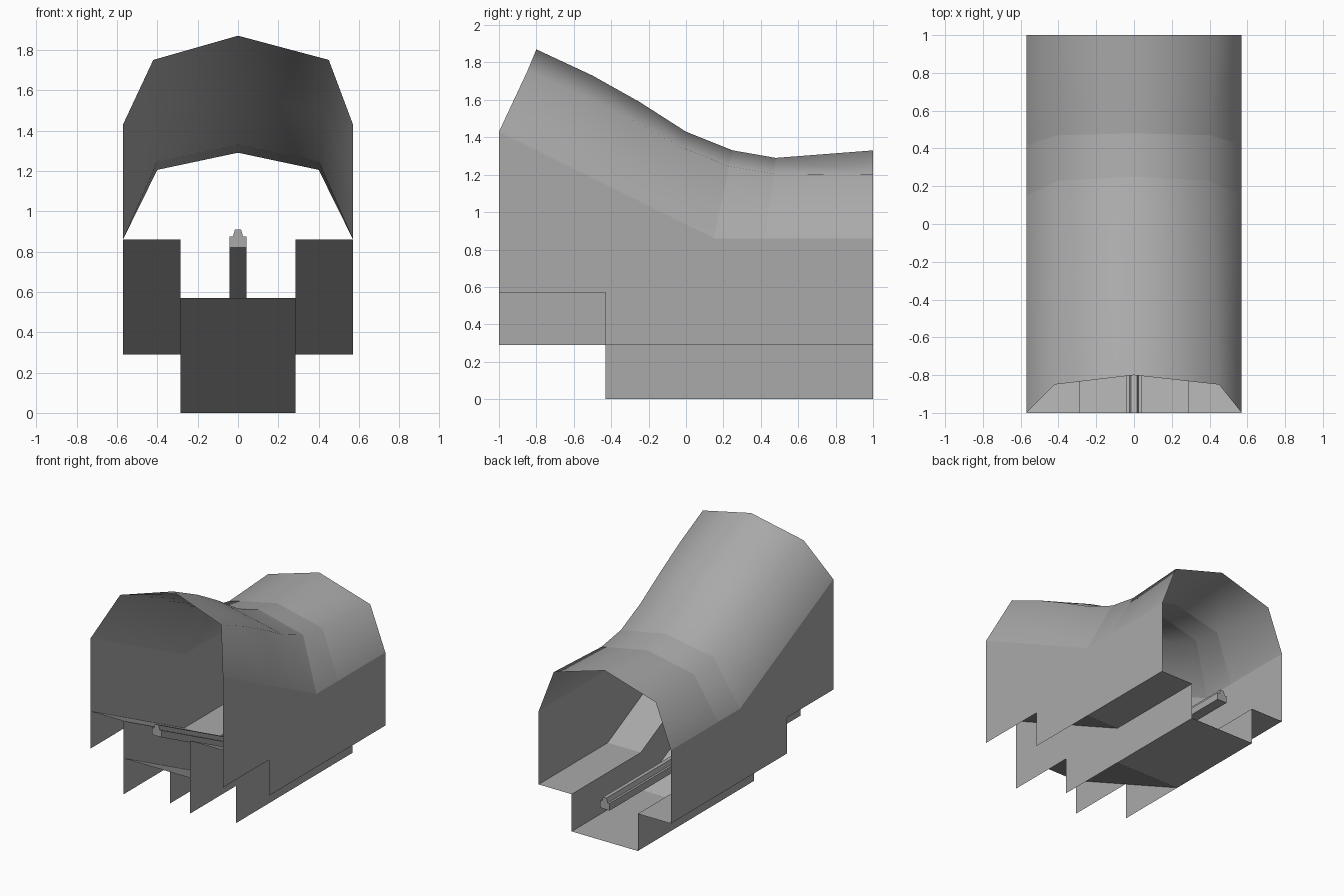
import bpy
import bmesh

cube = bpy.data.objects.get("Cube")
if cube:
    bpy.data.objects.remove(cube, do_unlink=True)

grey = bpy.data.materials.new("plain_grey")
grey.use_nodes = True
colour = (0.4, 0.4, 0.4, 1)
grey.diffuse_color = colour
grey.node_tree.nodes["Principled BSDF"].inputs["Base Color"].default_value = colour

HALF = 0.57      # outer half width
INNER = 0.285    # channel half width
BEND = 0.15      # y where the ramp meets the level part
RISE = 0.57      # height gained by the ramp


def finish(name, bm, smooth=False):
    mesh = bpy.data.meshes.new(name)
    for face in bm.faces:
        face.smooth = smooth
    bm.to_mesh(mesh)
    bm.free()
    mesh.materials.append(grey)
    obj = bpy.data.objects.new(name, mesh)
    bpy.context.collection.objects.link(obj)
    return obj


def loft(name, rings, smooth=False, closed=False):
    """Skin a list of cross-sections, with capped ends when closed."""
    bm = bmesh.new()
    rows = [[bm.verts.new(p) for p in ring] for ring in rings]
    count = len(rows[0])
    for a, b in zip(rows, rows[1:]):
        for i in range(count if closed else count - 1):
            j = (i + 1) % count
            bm.faces.new((a[i], b[i], b[j], a[j]))
    if closed:
        bm.faces.new(rows[0])
        bm.faces.new(rows[-1][::-1])
        bmesh.ops.recalc_face_normals(bm, faces=bm.faces)
    return finish(name, bm, smooth)


def sheet(name, x, outline):
    """Vertical side plate at x, drawn as (y, z) points."""
    bm = bmesh.new()
    face = bm.faces.new([bm.verts.new((x, y, z)) for y, z in outline])
    if face.normal.x * x < 0 or (face.normal_update() or face.normal.x * x < 0):
        face.normal_flip()
    finish(name, bm)


def sweep(profile):
    """Carry an (x, z) section down the ramp and along the level part."""
    return [[(x, y, z + lift) for x, z in profile]
            for y, lift in ((-1, RISE), (BEND, 0), (1, 0))]


def arch(base, shoulder, peak, left=0.42, right=0.42):
    """Five-point arch; base, shoulder and peak are (y, z)."""
    return [(-HALF, *base), (-left, *shoulder), (0, *peak),
            (right, *shoulder), (HALF, *base)]


# Side walls and channel walls with stepped lower edges
for side, x in (("right", -1), ("left", 1)):
    sheet(side + "_outer_wall", x * HALF,
          [(-1, 0.57), (-0.43, 0.57), (-0.43, 0.29), (1, 0.29),
           (1, 0.86), (BEND, 0.86), (-1, 1.43)])
    sheet(side + "_channel_wall", x * INNER,
          [(-1, 0.29), (-0.43, 0.29), (-0.43, 0), (1, 0),
           (1, 0.29), (BEND, 0.29), (-1, 0.86)])
    ends = sorted((x * INNER, x * HALF))
    loft(side + "_ledge", sweep([(e, 0.29) for e in ends][::-1]))

# Channel floor
loft("channel_floor", sweep([(INNER, 0), (-INNER, 0)]))

# Centre rail with a raised ridge
half_rail = [(0.042, 0.25), (0.042, 0.305), (0.025, 0.305), (0.015, 0.34)]
rail = half_rail + [(-x, z) for x, z in half_rail[::-1]]
loft("centre_rail", sweep(rail), closed=True)

# Roof: sloping hood, short saddle band, level rear vault
peaks = [(-0.8, 1.87), (-0.5, 1.73), (-0.25, 1.59), (0, 1.43), (0.25, 1.33)]
shoulders = [(-0.85, 1.75), (-0.55, 1.62), (-0.29, 1.49), (-0.03, 1.35), (0.23, 1.245)]
hood = []
for i, (s, p) in enumerate(zip(shoulders, peaks)):
    t = i / 4
    base = (-1 + t * (BEND + 1), 1.43 - RISE * t)
    hood.append(arch(base, s, p, 0.42 - 0.02 * t, 0.45 - 0.05 * t))
saddle = arch((0.42, 0.86), (0.47, 1.205), (0.48, 1.29), 0.4, 0.4)
rear = arch((1, 0.86), (1, 1.2), (1, 1.33), 0.44, 0.44)

loft("hood_roof", hood, smooth=True)
loft("saddle_roof", [hood[-1], saddle], smooth=True)
loft("rear_roof", [saddle, rear], smooth=True)
